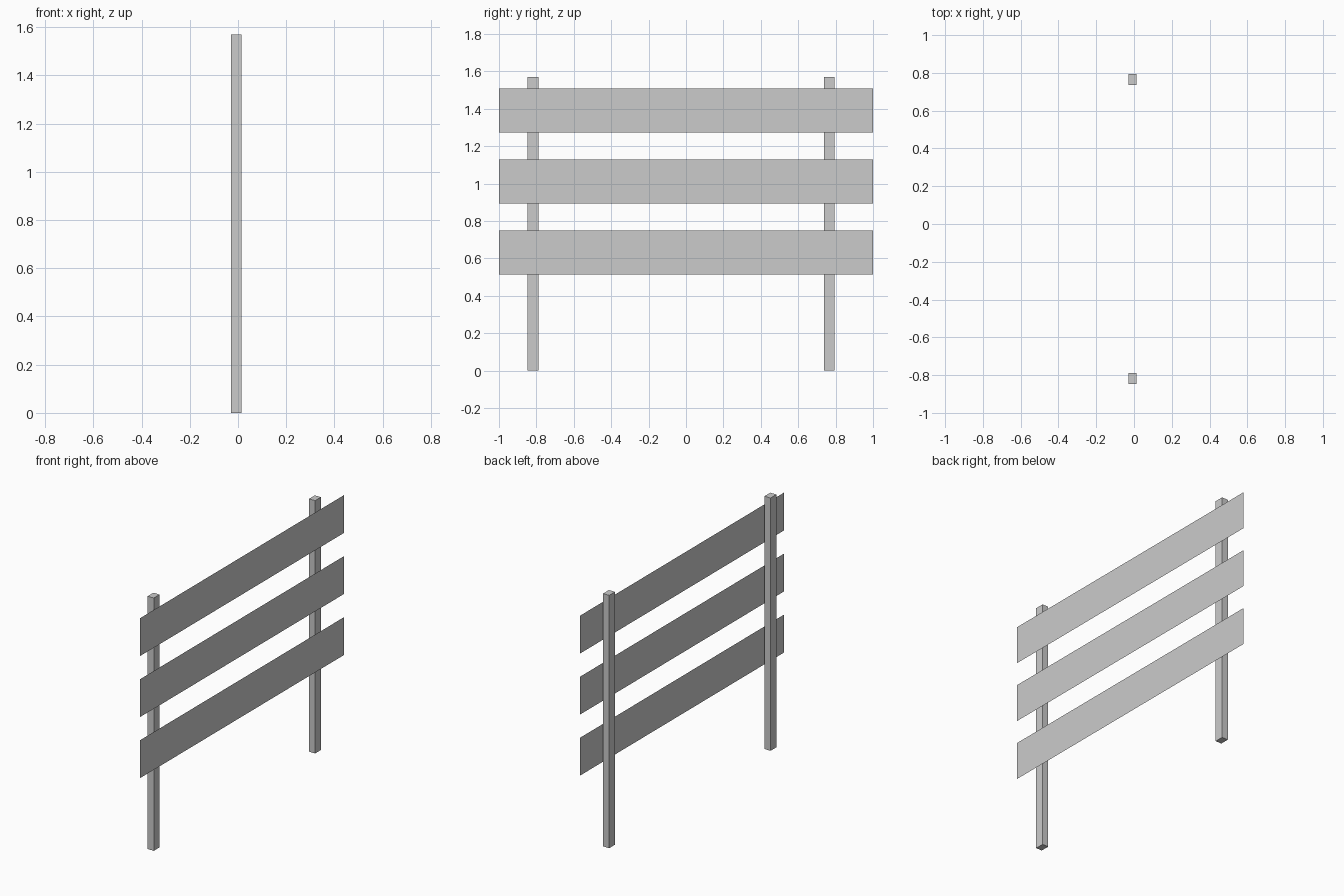
import bpy
import bmesh
from mathutils import Matrix

if "Cube" in bpy.data.objects:
    bpy.data.objects.remove(bpy.data.objects["Cube"])


def add_object(name, bm):
    mesh = bpy.data.meshes.new(name)
    bm.to_mesh(mesh)
    bm.free()
    obj = bpy.data.objects.new(name, mesh)
    bpy.context.collection.objects.link(obj)


def post(name, y, x=-0.007, width=0.042, depth=0.057, height=1.57):
    bm = bmesh.new()
    place = Matrix.Translation((x, y, height / 2)) @ Matrix.Diagonal((width, depth, height, 1))
    bmesh.ops.create_cube(bm, size=1, matrix=place)
    add_object(name, bm)


def board(name, z, x=0.028, length=2.0, height=0.235):
    # Single thin sheet facing +x
    bm = bmesh.new()
    corners = [(-1, -1), (1, -1), (1, 1), (-1, 1)]
    bm.faces.new([bm.verts.new((x, a * length / 2, z + b * height / 2)) for a, b in corners])
    add_object(name, bm)


# Two square posts
post("front_post", -0.818)
post("back_post", 0.765)

# Three evenly spaced rails just proud of the posts
for i, label in enumerate(("lower", "middle", "upper")):
    board(label + "_board", 0.632 + i * 0.379)
